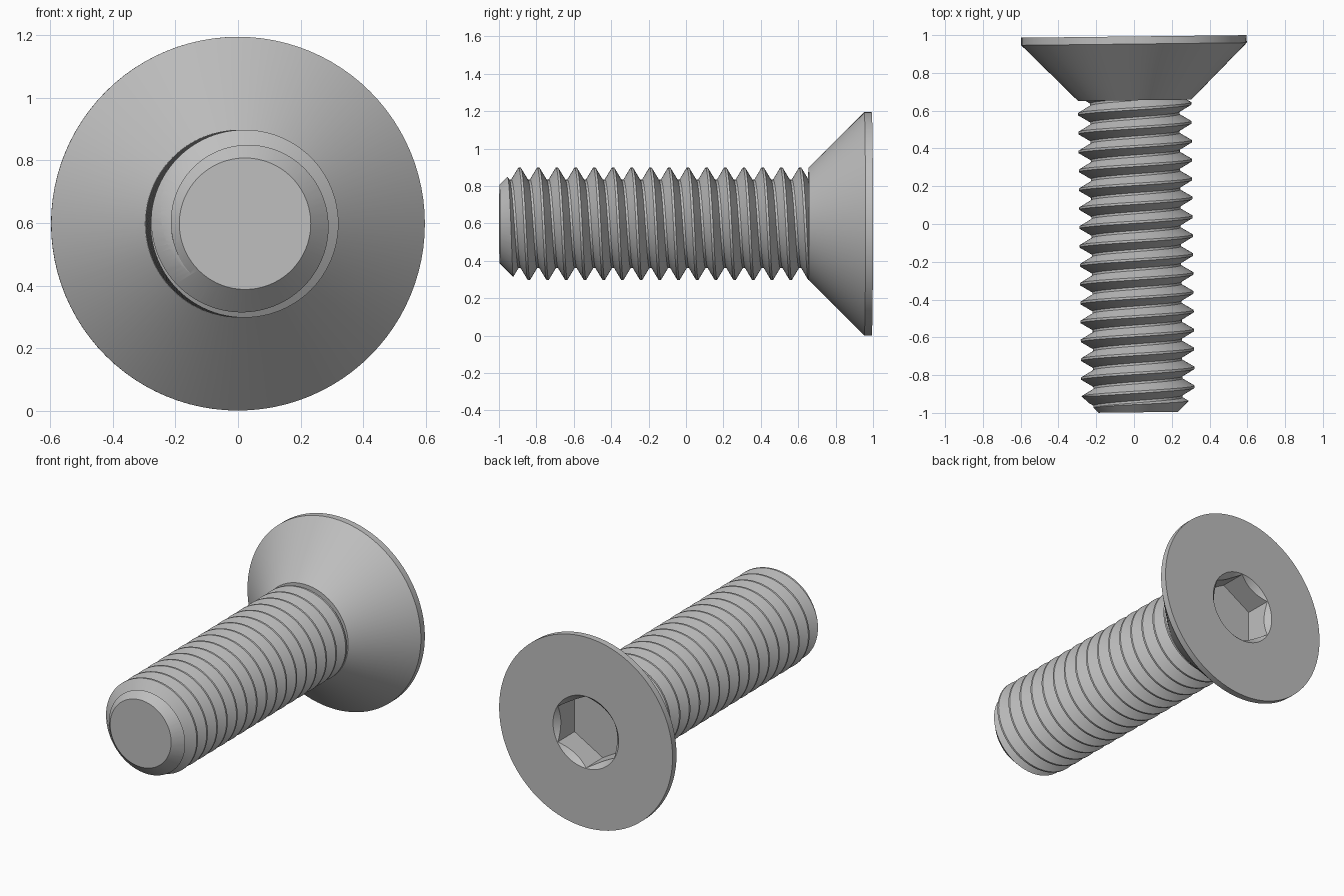
import bpy, bmesh, math
from mathutils import Matrix

SIDES = 96
TIP, NECK, BACK = -0.997, 0.655, 0.993   # stations along the screw axis
PITCH, CREST, ROOT, FLAT = 0.1, 0.3, 0.236, 0.006
PLACE = Matrix.Translation((0.011, 0, 0.598)) @ Matrix.Rotation(0.0115, 4, 'Z')

cube = bpy.data.objects.get("Cube")
if cube:
    bpy.data.objects.remove(cube, do_unlink=True)

steel = bpy.data.materials.new("steel_grey")
steel.use_nodes = True
colour = (0.52, 0.52, 0.52, 1)
steel.diffuse_color = colour
bsdf = next(n for n in steel.node_tree.nodes if n.type == 'BSDF_PRINCIPLED')
bsdf.inputs["Base Color"].default_value = colour


def finish(bm, name):
    bmesh.ops.recalc_face_normals(bm, faces=bm.faces)
    mesh = bpy.data.meshes.new(name)
    bm.to_mesh(mesh)
    bm.free()
    mesh.materials.append(steel)
    obj = bpy.data.objects.new(name, mesh)
    obj.matrix_world = PLACE
    bpy.context.collection.objects.link(obj)
    return obj


def lathe(name, profile, sides=SIDES, start=0.0):
    """Closed solid turned about the y axis from (radius, station) points."""
    bm = bmesh.new()
    rings = []
    for r, y in profile:
        angles = [start + math.tau * j / sides for j in range(sides)]
        rings.append([bm.verts.new((r * math.cos(a), y, r * math.sin(a))) for a in angles])
    for low, high in zip(rings, rings[1:]):
        for j in range(sides):
            k = (j + 1) % sides
            bm.faces.new((low[j], low[k], high[k], high[j]))
    bm.faces.new(rings[0])
    bm.faces.new(rings[-1])
    return finish(bm, name)


def cut(obj, tool, operation):
    mod = obj.modifiers.new("cut", 'BOOLEAN')
    mod.operation, mod.object, mod.solver = operation, tool, 'EXACT'
    bpy.context.view_layer.update()
    bpy.context.view_layer.objects.active = obj
    bpy.ops.object.modifier_apply(modifier=mod.name)
    bpy.data.objects.remove(tool, do_unlink=True)


# Threaded shank: a right-hand helical surface, trimmed flat at both ends
bm = bmesh.new()
section = [(-PITCH / 2 + FLAT, ROOT), (-FLAT, CREST), (FLAT, CREST), (PITCH / 2 - FLAT, ROOT)]
points = [(-0.89 + PITCH * turn + dy, r) for turn in range(-3, 19) for dy, r in section]
columns = []
for j in range(SIDES):
    a = math.tau * j / SIDES
    shift = -PITCH * (j / SIDES - 0.25)
    columns.append([bm.verts.new((r * math.cos(a), y + shift, r * math.sin(a))) for y, r in points])
wrap = len(section)
for j in range(SIDES):
    for i in range(wrap, len(points) - 1):
        here = columns[j]
        there, n = (columns[j + 1], i) if j + 1 < SIDES else (columns[0], i - wrap)
        bm.faces.new((here[i], there[n], there[n + 1], here[i + 1]))
for y, direction in ((TIP, -1), (NECK + 0.005, 1)):
    bmesh.ops.bisect_plane(bm, geom=bm.verts[:] + bm.edges[:] + bm.faces[:],
                           plane_co=(0, y, 0), plane_no=(0, direction, 0), clear_outer=True)
    loose = [v for v in bm.verts if not v.link_faces]
    bmesh.ops.delete(bm, geom=loose, context='VERTS')
bmesh.ops.holes_fill(bm, edges=[e for e in bm.edges if e.is_boundary], sides=0)
shank = finish(bm, "threaded_shank")

# Conical chamfer on the tip
cut(shank, lathe("tip_envelope", [(0.19, TIP - 0.02), (0.40, TIP + 0.19), (0.40, 0.8)]), 'INTERSECT')

# Countersunk head with a narrow rim
head = lathe("countersunk_head", [(0.30, NECK), (0.597, 0.953), (0.597, BACK)])

# Hexagonal drive socket with a chamfered mouth
apothem, mouth = 0.194, 0.226
corner = apothem / math.cos(math.pi / 6)
cut(head, lathe("socket_hex", [(corner, BACK - 0.17), (corner, BACK + 0.1)], 6, math.pi / 6), 'DIFFERENCE')
cut(head, lathe("socket_mouth", [(mouth - 0.06, BACK - 0.06), (mouth + 0.05, BACK + 0.05)]), 'DIFFERENCE')

# Smooth round surfaces, sharp edges kept
for obj in (shank, head):
    bpy.ops.object.select_all(action='DESELECT')
    obj.select_set(True)
    bpy.context.view_layer.objects.active = obj
    bpy.ops.object.shade_smooth_by_angle(angle=math.radians(25))
